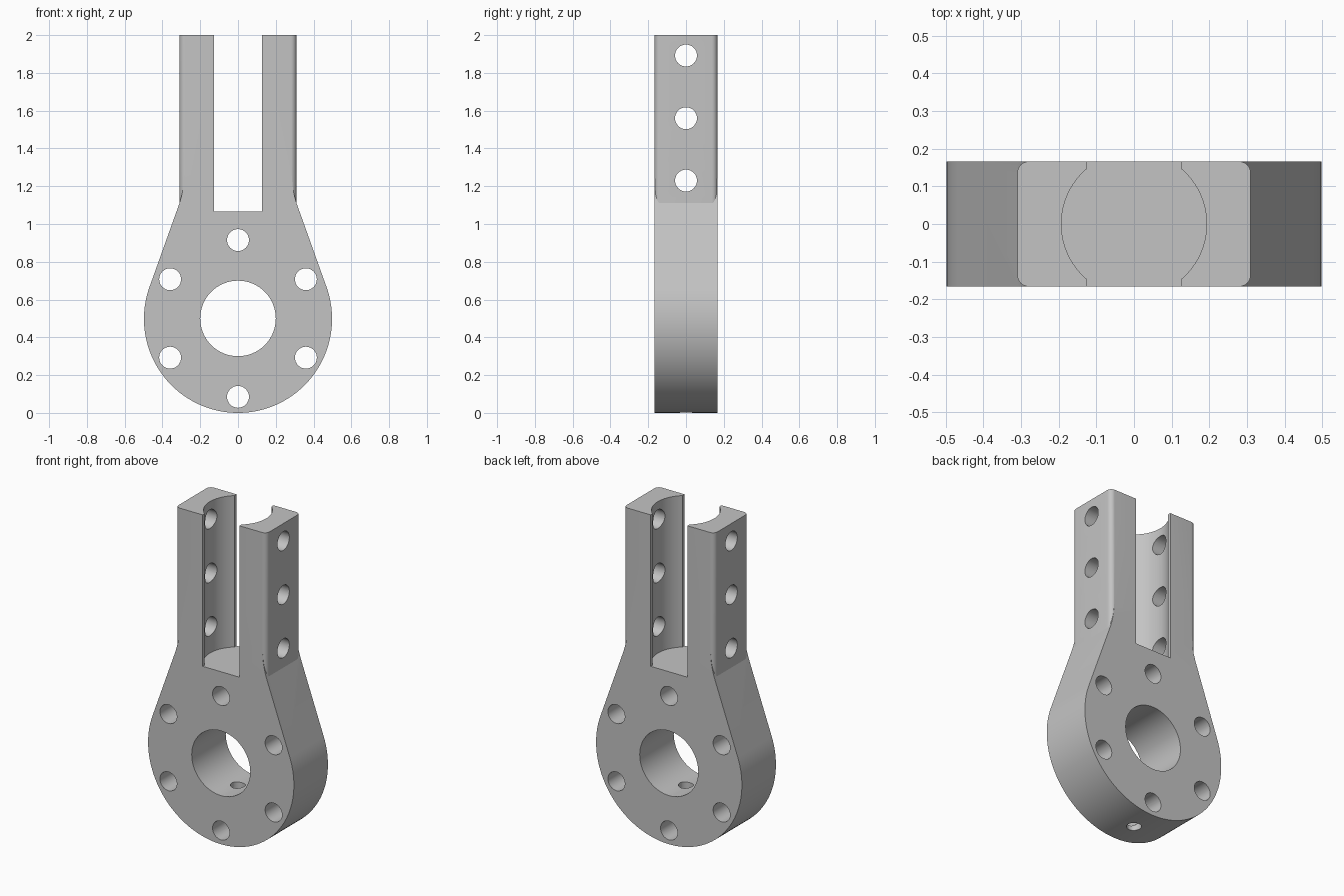
import bpy, bmesh, math
from mathutils import Vector

cube = bpy.data.objects.get("Cube")
if cube:
    bpy.data.objects.remove(cube, do_unlink=True)

HALF_DEPTH = 0.166      # half thickness of the plate
R = 0.498               # eye radius, also height of its centre
ARM = 0.31              # half width across both arms
FILLET = 0.03
BOLT = 0.058            # radius of bolt and pin holes
SLOT_FLOOR = 1.065

grey = bpy.data.materials.new("Plain grey")
grey.use_nodes = True
colour = (0.55, 0.55, 0.55, 1)
grey.diffuse_color = colour
grey.node_tree.nodes["Principled BSDF"].inputs["Base Color"].default_value = colour


def arc(cx, cy, r, start, end, n):
    """Points on an arc, angles in degrees, both ends included."""
    angles = [math.radians(start + (end - start) * i / n) for i in range(n + 1)]
    return [(cx + r * math.cos(a), cy + r * math.sin(a)) for a in angles]


def prism(name, points, axis, low, high):
    """Extrude a closed 2D outline along the given axis."""
    place = {"x": lambda p, d: Vector((d, p[0], p[1])),
             "y": lambda p, d: Vector((p[0], d, p[1])),
             "z": lambda p, d: Vector((p[0], p[1], d))}[axis]
    bm = bmesh.new()
    face = bm.faces.new([bm.verts.new(place(p, low)) for p in points])
    grown = bmesh.ops.extrude_face_region(bm, geom=[face], use_keep_orig=True)
    top = [v for v in grown["geom"] if isinstance(v, bmesh.types.BMVert)]
    bmesh.ops.translate(bm, verts=top, vec=place((0, 0), high - low))
    bmesh.ops.recalc_face_normals(bm, faces=bm.faces)
    mesh = bpy.data.meshes.new(name)
    bm.to_mesh(mesh)
    bm.free()
    mesh.materials.append(grey)
    obj = bpy.data.objects.new(name, mesh)
    bpy.context.scene.collection.objects.link(obj)
    return obj


def cylinder(name, cx, cy, r, axis, low, high, n=32):
    return prism(name, arc(cx, cy, r, 0, 360, n)[:-1], axis, low, high)


def combine(target, tool, operation):
    """Apply a boolean and remove the helper."""
    tool.hide_render = True
    mod = target.modifiers.new("Boolean", "BOOLEAN")
    mod.operation, mod.solver, mod.object = operation, "EXACT", tool
    bpy.ops.object.select_all(action="DESELECT")
    bpy.context.view_layer.objects.active = target
    target.select_set(True)
    bpy.ops.object.modifier_apply(modifier=mod.name)
    bpy.data.objects.remove(tool, do_unlink=True)


# Round eye with a tapering shoulder that blends into the arms
shoulder = [(ARM, 1.11), (0.297, 1.155), (0.289, 1.2), (0.284, 1.26)]
outline = arc(0, R, R, -199.5, 19.5, 72) + shoulder
outline += [(-x, z) for x, z in reversed(shoulder)]
bracket = prism("clevis_bracket", outline, "y", -HALF_DEPTH, HALF_DEPTH)

# Rounded column for the two arms
cx, cy = ARM - FILLET, HALF_DEPTH - FILLET
column = []
for i, (sx, sy) in enumerate([(1, 1), (-1, 1), (-1, -1), (1, -1)]):
    column += arc(sx * cx, sy * cy, FILLET, 90 * i, 90 * i + 90, 8)
combine(bracket, prism("arm_column", column, "z", 1.0, 2.0), "UNION")

# Slot between the arms, with hollowed inner walls
meet = math.degrees(math.acos(0.126 / 0.193))
slot = [(0.126, -0.3)] + arc(0, 0, 0.193, -meet, meet, 24) + [(0.126, 0.3)]
slot += [(-x, -y) for x, y in slot]
combine(bracket, prism("slot_cutter", slot, "z", SLOT_FLOOR, 2.2), "DIFFERENCE")

# Central bore and ring of bolt holes
combine(bracket, cylinder("bore_cutter", 0, 0.5, 0.2, "y", -0.4, 0.4, 64), "DIFFERENCE")
for i in range(6):
    a = math.radians(90 + 60 * i)
    x, z = 0.415 * math.cos(a), 0.5 + 0.415 * math.sin(a)
    combine(bracket, cylinder("bolt_cutter", x, z, BOLT, "y", -0.4, 0.4), "DIFFERENCE")

# Cross pin holes through both arms
for z in (1.23, 1.56, 1.892):
    combine(bracket, cylinder("pin_cutter", 0, z, BOLT, "x", -0.6, 0.6), "DIFFERENCE")

# Small radial hole from the underside into the bore
combine(bracket, cylinder("set_screw_cutter", 0, 0, 0.042, "z", -0.2, 0.5), "DIFFERENCE")

bpy.ops.object.select_all(action="DESELECT")
bpy.context.view_layer.objects.active = bracket
bracket.select_set(True)
bpy.ops.object.shade_smooth_by_angle(angle=math.radians(15))
